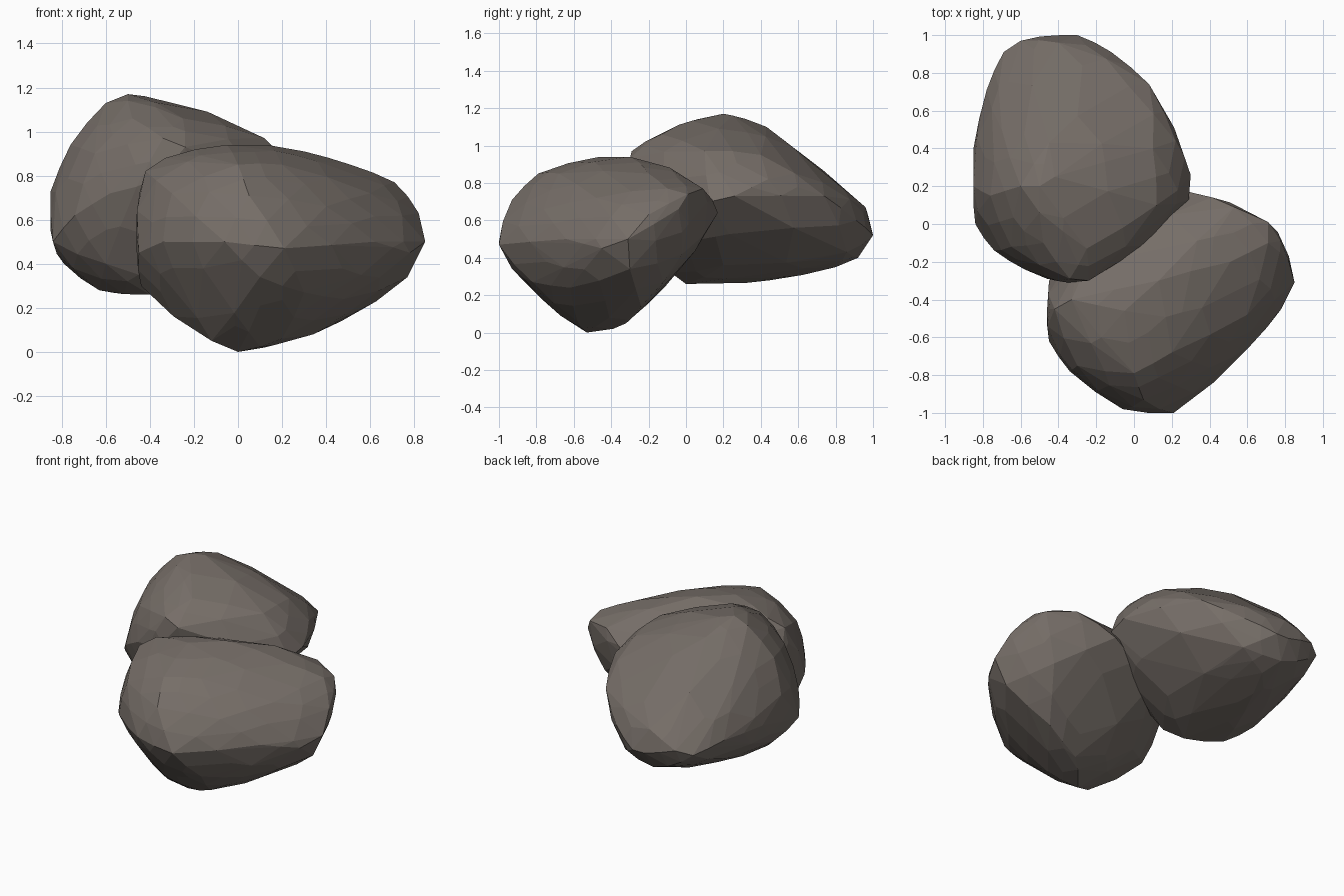
import bpy, bmesh
from mathutils import Vector

stone = bpy.data.materials.new("warm grey stone")
stone.diffuse_color = (0.18, 0.155, 0.137, 1)


def skin(bm):
    """Replace the mesh by its convex skin."""
    bmesh.ops.delete(bm, geom=bm.edges[:], context='EDGES_FACES')
    bmesh.ops.convex_hull(bm, input=bm.verts)
    bmesh.ops.delete(bm, geom=[v for v in bm.verts if not v.link_faces], context='VERTS')
    bmesh.ops.recalc_face_normals(bm, faces=bm.faces)
    bm.normal_update()


def boulder(name, points, bulge=0.07):
    """Faceted rock: convex skin of corner points, rounded out along its long edges."""
    lo = Vector([min(p[i] for p in points) for i in range(3)])
    hi = Vector([max(p[i] for p in points) for i in range(3)])
    bm = bmesh.new()
    for p in points:
        bm.verts.new(Vector(p))
    skin(bm)
    extra = []
    for e in bm.edges:
        a, b = e.verts
        length = e.calc_length()
        if length < 0.2:
            continue
        out = (a.normal + b.normal).normalized()
        co = (a.co + b.co) / 2 + out * bulge * length * (a.normal - b.normal).length
        extra.append([min(max(co[i], lo[i]), hi[i]) for i in range(3)])
    for co in extra:
        bm.verts.new(co)
    skin(bm)
    # merge nearly coplanar triangles into larger flat facets
    bmesh.ops.dissolve_limit(bm, angle_limit=0.06, verts=bm.verts, edges=bm.edges)
    me = bpy.data.meshes.new(name)
    bm.to_mesh(me)
    bm.free()
    me.materials.append(stone)
    ob = bpy.data.objects.new(name, me)
    bpy.context.collection.objects.link(ob)


# front boulder, resting on the ground
boulder("front_boulder", [
    (-.45, -.30, .50), (-.46, -.45, .62), (-.45, -.62, .45), (-.42, -.45, .82),
    (-.33, -.40, .88), (-.44, -.45, .30), (-.34, -.78, .50), (-.30, -.75, .72),
    (-.06, -.98, .50), (.21, -1.0, .47), (.10, -.97, .60), (.05, -.93, .71),
    (.00, -.79, .85), (-.05, -.46, .94), (.13, -.30, .94), (.30, -.25, .91),
    (.51, -.20, .85), (.71, -.10, .77), (.82, -.20, .63), (.85, -.31, .50),
    (.77, -.30, .34), (.78, -.45, .45), (.62, -.64, .50), (.37, -.86, .50),
    (.71, .01, .74), (.76, -.04, .66), (.53, .09, .77), (.40, .11, .70),
    (.29, .17, .64), (.47, -.24, .14), (.20, -.32, .05), (.00, -.53, .00),
    (.12, -.39, .02), (-.12, -.58, .05), (-.20, -.50, .12), (.10, -.80, .21),
    (.10, -.93, .34), (.30, -.12, .25), (.62, -.02, .42), (-.10, .04, .50),
    (.20, -.68, .85), (.60, -.48, .72), (.48, -.62, .24), (-.24, -.70, .27),
    (-.20, -.25, .22), (-.15, -.05, .75), (.20, -.58, .06), (.30, -.82, .27),
    (.40, -.76, .66),
])

# back boulder, leaning on top of the front one
boulder("back_boulder", [
    (-.84, .00, .50), (-.85, .40, .60), (-.85, .20, .73), (-.76, .15, .94),
    (-.78, .71, .60), (-.69, .91, .55), (-.60, .97, .58), (-.39, 1.0, .52),
    (-.30, 1.0, .52), (-.40, .96, .67), (-.12, .91, .60), (-.02, .79, .70),
    (.08, .74, .73), (.22, .44, .82), (.30, .26, .73), (.29, .13, .70),
    (.12, .10, .97), (.10, .40, .95), (-.24, -.30, .93), (-.34, -.29, .97),
    (-.35, -.31, .80), (-.46, -.29, .75), (-.58, -.24, .72), (-.74, -.14, .62),
    (-.25, -.13, 1.06), (-.50, .06, 1.14), (-.50, .20, 1.17), (-.42, .25, 1.16),
    (-.60, .20, 1.13), (-.45, .43, 1.10), (-.45, .86, .76), (-.40, .92, .40),
    (-.35, .80, .35), (-.50, .45, .28), (-.46, .20, .26), (-.40, .00, .26),
    (-.63, .10, .28), (-.79, .20, .40), (-.60, -.10, .40), (-.15, .45, .36),
    (-.70, .62, .42), (-.70, .50, .88), (-.65, -.12, .90), (-.10, .20, .36),
    (-.30, -.08, .32), (-.20, -.13, .45), (-.15, .86, .43), (-.52, .93, .44),
    (-.15, .70, .86), (-.48, -.10, 1.06),
])
